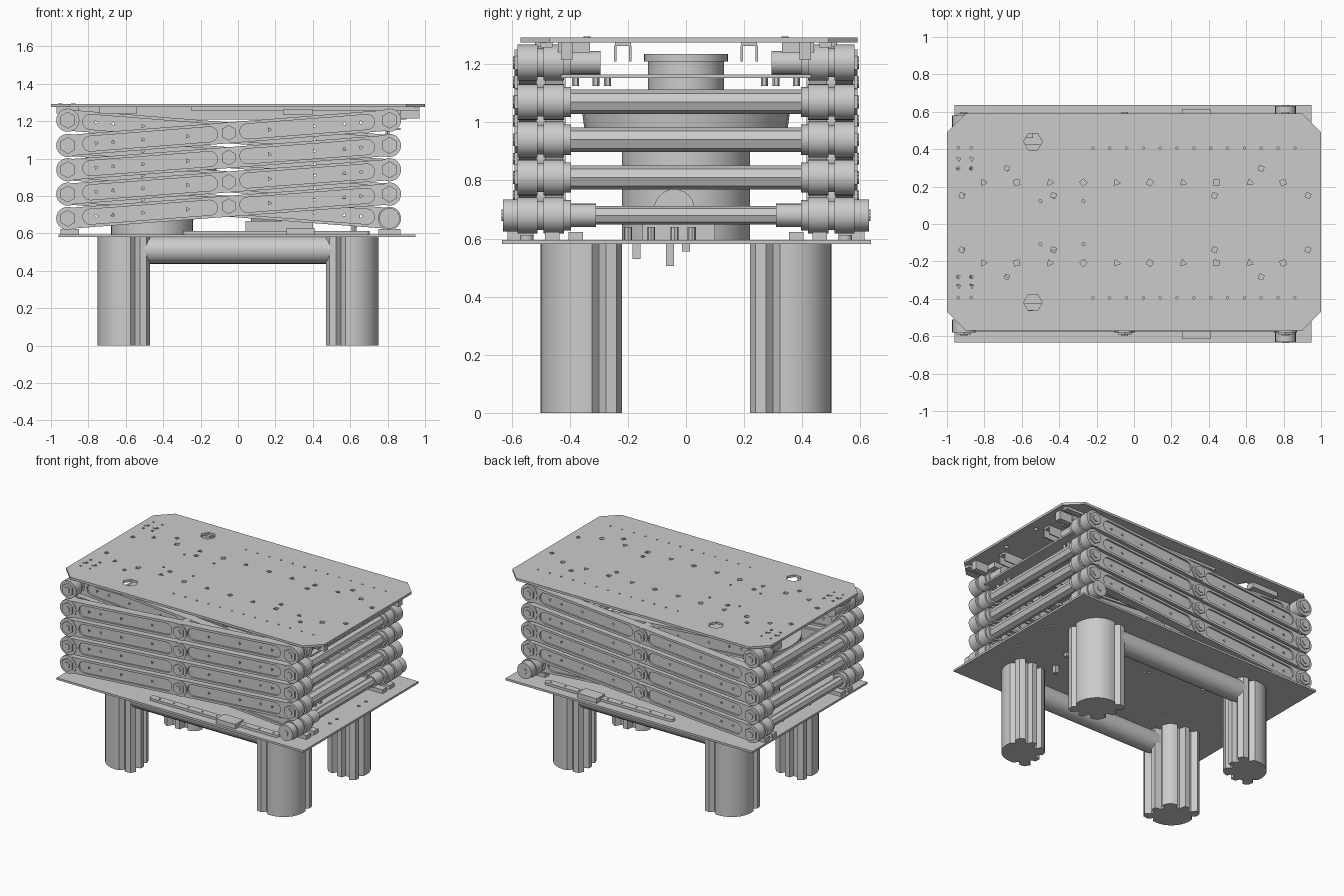
import bpy, bmesh
from math import pi, cos, sin, atan2, hypot, radians
from mathutils import Matrix

if "Cube" in bpy.data.objects:
    bpy.data.objects.remove(bpy.data.objects["Cube"])


def add(name, mesh, matrix=Matrix()):
    ob = bpy.data.objects.new(name, mesh)
    bpy.context.collection.objects.link(ob)
    ob.matrix_world = matrix
    return ob


def box(name, x0, x1, y0, y1, z0, z1):
    bm = bmesh.new()
    bmesh.ops.create_cube(bm, size=1)
    me = bpy.data.meshes.new(name)
    bmesh.ops.scale(bm, vec=(abs(x1 - x0), abs(y1 - y0), abs(z1 - z0)), verts=bm.verts)
    bm.to_mesh(me)
    bm.free()
    return add(name, me, Matrix.Translation(((x0 + x1) / 2, (y0 + y1) / 2, (z0 + z1) / 2)))


def cyl(name, loc, r, length, axis='Z', sides=24, r2=None):
    bm = bmesh.new()
    bmesh.ops.create_cone(bm, cap_ends=True, segments=sides, radius1=r,
                          radius2=r if r2 is None else r2, depth=length)
    me = bpy.data.meshes.new(name)
    bm.to_mesh(me)
    bm.free()
    rot = {'Z': Matrix(), 'X': Matrix.Rotation(pi / 2, 4, 'Y'), 'Y': Matrix.Rotation(pi / 2, 4, 'X')}[axis]
    return add(name, me, Matrix.Translation(loc) @ rot)


def sheet(name, loops, thick):
    """Mesh of an outline with holes, extruded evenly about its plane."""
    cu = bpy.data.curves.new(name, 'CURVE')
    cu.dimensions, cu.fill_mode, cu.extrude = '2D', 'BOTH', thick / 2
    for loop in loops:
        sp = cu.splines.new('POLY')
        sp.points.add(len(loop) - 1)
        for p, (x, y) in zip(sp.points, loop):
            p.co = (x, y, 0, 1)
        sp.use_cyclic_u = True
    tmp = add(name + "_tmp", cu)
    me = bpy.data.meshes.new_from_object(tmp.evaluated_get(bpy.context.evaluated_depsgraph_get()))
    bpy.data.objects.remove(tmp)
    bm = bmesh.new()
    bm.from_mesh(me)
    bmesh.ops.remove_doubles(bm, verts=bm.verts, dist=1e-5)
    bmesh.ops.recalc_face_normals(bm, faces=bm.faces)
    bm.to_mesh(me)
    bm.free()
    me.name = name
    return me


def ring(x, y, r, n, a0=0.0):
    return [(x + r * cos(a0 + 2 * pi * i / n), y + r * sin(a0 + 2 * pi * i / n)) for i in range(n)]


def slot(x0, x1, r, n=8):
    a = [-pi / 2 + pi * i / n for i in range(n + 1)]
    return [(x1 + r * cos(t), r * sin(t)) for t in a] + [(x0 - r * cos(t), -r * sin(t)) for t in a]


# Table top with chamfered corners and drilled holes
c = 0.1
top = [(-1 + c, -.57), (1 - c, -.57), (1, -.57 + c), (1, .59 - c),
       (1 - c, .59), (-1 + c, .59), (-1, .59 - c), (-1, -.57 + c)]
holes = []
for s in (-1, 1):
    holes.append(ring(-.54, s * .43 + .01, .05, 6))
    holes += [ring(-.805 + i * .178, s * .215 + .007, .02, 3 + i % 2, i) for i in range(10)]
    holes += [ring(-.22 + i * .09, s * .4 + .005, .007, 5) for i in range(13)]
    for x, y, r in ((-.94, .4, .008), (-.87, .4, .008), (-.94, .34, .013), (-.87, .34, .013),
                    (-.94, .29, .011), (-.87, .29, .011), (-.92, .145, .018), (-.43, .145, .018),
                    (.43, .145, .018), (.93, .145, .018), (.68, .29, .018), (-.68, .29, .016),
                    (-.5, .115, .01), (-.27, .115, .01)):
        holes.append(ring(x, s * y + .007, r, 4, .4))
add("table_top", sheet("table_top", [top] + holes, .016), Matrix.Translation((0, 0, 1.283)))

# Base plate
base_holes = [ring(x, s * y, .012, 5) for s in (-1, 1)
              for x, y in ((.85, .2), (.85, .12), (.4, .12), (-.4, .2), (-.85, .15), (0, .15))]
add("base_plate", sheet("base_plate", [[(-.96, -.633), (.95, -.633), (.95, .637), (-.96, .637)]] + base_holes, .014),
    Matrix.Translation((0, 0, .588)))

# Legs: rounded outer corner, fluted lobes on the inner sides
arc = [(.13 + .15 * cos(radians(-10 + 11 * i)), .13 + .15 * sin(radians(-10 + 11 * i))) for i in range(11)]
side = [(.08, .25), (.055, .275), (.02, .27), (0, .235), (.035, .21), (.035, .185), (.004, .175),
        (.004, .14), (.05, .13), (.05, .105), (.02, .09)]
inner = side + [(.03, .055), (.055, .03)] + [(b, a) for a, b in reversed(side)]
for sx in (-1, 1):
    for sy in (-1, 1):
        prof = [(sx * (.47 + u), sy * (.22 + v)) for u, v in arc + inner]
        add("leg", sheet("leg", [prof], .582), Matrix.Translation((0, 0, .291)))
for s in (-1, 1):
    cyl("leg_beam", (0, s * .42, .51), .073, 1.02, 'X')

# Scissor arms
X0, X1, XM = -.91, .81, -.05
Z = [.68, .81, .94, 1.07, 1.205]
half = hypot(X1 - X0, .131) / 2
tri = [ring(s * x, 0, .011, 3, x * 9) for s in (-1, 1) for x in (.22, .46, .62, .71)]
rim = sheet("arm_rim", [slot(-half, half, .056), slot(-half + .12, -.1, .04), slot(.1, half - .12, .04)], .06)
web = sheet("arm_web", [slot(-half + .06, half - .06, .044)] + tri, .036)
for s in (-1, 1):
    for i in range(4):
        zm = (Z[i] + Z[i + 1]) / 2
        for d, y in ((1, .545), (-1, .455)):
            tilt = atan2(d * (Z[i + 1] - Z[i]), X1 - X0)
            m = (Matrix.Translation((XM, s * y, zm)) @ Matrix.Rotation(-tilt, 4, 'Y')
                 @ Matrix.Rotation(pi / 2, 4, 'X'))
            add("scissor_arm_rim", rim, m)
            add("scissor_arm_web", web, m)
        cyl("centre_hub", (XM, s * .498, zm), .056, .165, 'Y')
        cyl("centre_nut", (XM, s * .583, zm), .042, .016, 'Y', 6)
        cyl("centre_bolt", (XM, s * .589, zm), .02, .014, 'Y', 10)
    for x in (X0, X1):
        for z in Z:
            cyl("outer_hub", (x, s * .545, z), .062, .068, 'Y')
            cyl("inner_hub", (x, s * .455, z), .062, .07, 'Y')
            cyl("hub_washer", (x, s * .5, z), .05, .1, 'Y', 16)
            cyl("inner_collar", (x, s * .41, z), .052, .03, 'Y', 16)
            cyl("hub_nut", (x, s * .583, z), .045, .014, 'Y', 6)
            cyl("hub_bolt", (x, s * .589, z), .022, .014, 'Y', 10)

# Cross bars joining the two scissor sides
for x in (X0, X1):
    for z in Z[:4]:
        cyl("cross_bar", (x, 0, z), .042 if z > .7 else .032, .82, 'Y', 8)

# Bearings, brackets and guide strips on both sides
for s in (-1, 1):
    cyl("base_roller", (X1, s * .585, .68), .055, .09, 'Y')
    cyl("roller_pin", (X1, s * .63, .68), .02, .01, 'Y', 10)
    cyl("base_roller_sleeve", (X1, s * .42, .68), .04, .22, 'Y')
    for y in (.46, .38):
        box("base_bearing_foot", X1 - .06, X1 + .06, s * (y - .025), s * (y + .025), .594, .622)
        box("base_pivot_foot", X0 - .04, X0 + .06, s * (y - .025), s * (y + .025), .594, .622)
    for x in (X0, X1):
        cyl("top_bearing_sleeve", (x, s * .38, 1.205), .04, .17, 'Y')
        box("top_bracket", x - .06, x + .06, s * .33, s * .44, 1.24, 1.276)
    box("top_end_block", .87, .97, s * .39, s * .43, 1.215, 1.276)
    # channel under the table top
    box("top_channel_web", -.85, .9, s * .19, s * .245, 1.262, 1.276)
    for y in (.188, .24):
        box("top_channel_flange", -.85, .9, s * y, s * (y + .008), 1.21, 1.265)
    box("top_guide_strip", -.25, .97, s * .46, s * .5, 1.257, 1.276)
    box("top_guide_block", .24, .4, s * .45, s * .51, 1.235, 1.262)
    box("top_clip", -.74, -.54, s * .46, s * .52, 1.24, 1.276)
    # guide strip on the base
    add("base_guide_strip", sheet("base_guide_strip",
        [slot(-.27, .68, .024)] + [ring(-.22 + .11 * i, 0, .007, 6) for i in range(9)], .018),
        Matrix.Translation((0, s * .548, .603)))
    box("base_guide_block", .26, .41, s * .525, s * .615, .594, .628)
    # bolts on the tie plate
    for y in (.27, .31, .38):
        cyl("tie_plate_bolt", (.8, s * y, 1.14), .012, .03, 'Z', 6)
    for x in (-.95, -.88):
        cyl("top_bolt", (x, s * .34, 1.291), .012, .008, 'Z', 8)

box("tie_plate", .72, .87, -.43, .43, 1.152, 1.164)

# Central lifting column
cx = -.46
cyl("column_foot", (cx, 0, .75), .22, .31, sides=32)
cyl("column_drum", (cx, 0, .98), .34, .15, sides=32, r2=.36)
cyl("column_head", (cx, 0, 1.14), .13, .18, sides=32)
cyl("column_rim", (cx, 0, 1.222), .145, .025, sides=32)
box("drive_box", .04, .4, -.15, .1, .594, .665)
cyl("drive_motor", (.22, -.04, .7), .07, .3, 'X')

# Small fittings around the underside
for x, y, z in ((.5, -.17, .53), (.45, -.055, .505), (.55, 0, .555)):
    box("underside_pin", x - .014, x + .014, y - .014, y + .014, z, .584)
for y in (-.2, -.12, -.04, .02):
    cyl("base_stud", (.62, y, .615), .014, .05, 'Z', 8)

bpy.ops.object.select_all(action='SELECT')
bpy.context.view_layer.objects.active = bpy.context.selected_objects[0]
bpy.ops.object.shade_smooth_by_angle(angle=radians(35))
